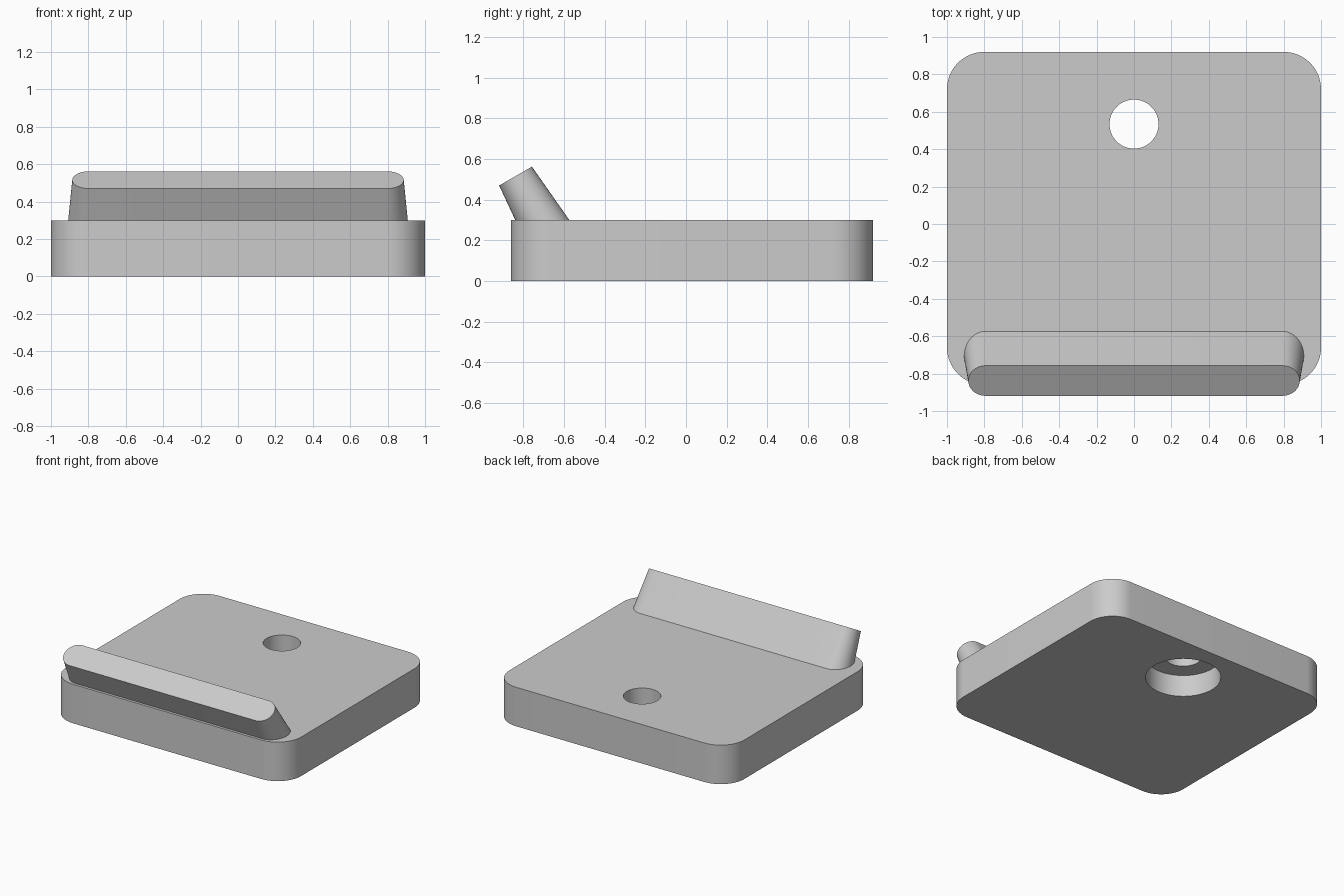
import bpy
import bmesh
from math import sin, cos, tan, pi, radians
from mathutils import Vector, Matrix

cube = bpy.data.objects.get("Cube")
if cube:
    bpy.data.objects.remove(cube, do_unlink=True)

grey = bpy.data.materials.new("light grey")
grey.use_nodes = True
colour = (0.6, 0.6, 0.6, 1)
grey.diffuse_color = colour
grey.node_tree.nodes["Principled BSDF"].inputs["Base Color"].default_value = colour


def rounded_outline(half_x, half_y, radius, steps=16):
    """Rounded rectangle as four corner arcs around fixed corner centres."""
    points = []
    corners = [(1, 1), (-1, 1), (-1, -1), (1, -1)]
    for i, (sx, sy) in enumerate(corners):
        for k in range(steps + 1):
            a = (i + k / steps) * pi / 2
            points.append((sx * half_x + radius * cos(a), sy * half_y + radius * sin(a)))
    return points


def loft(name, sections, matrix=Matrix()):
    """Solid through a stack of (outline, height) sections."""
    bm = bmesh.new()
    rings = [[bm.verts.new(matrix @ Vector((x, y, z))) for x, y in outline]
             for outline, z in sections]
    count = len(rings[0])
    for low, high in zip(rings, rings[1:]):
        for i in range(count):
            j = (i + 1) % count
            bm.faces.new((low[i], low[j], high[j], high[i]))
    bm.faces.new(rings[0][::-1])
    bm.faces.new(rings[-1])
    bmesh.ops.remove_doubles(bm, verts=bm.verts, dist=1e-5)
    bmesh.ops.recalc_face_normals(bm, faces=bm.faces)
    mesh = bpy.data.meshes.new(name)
    bm.to_mesh(mesh)
    bm.free()
    mesh.materials.append(grey)
    obj = bpy.data.objects.new(name, mesh)
    bpy.context.collection.objects.link(obj)
    return obj


def activate(obj):
    bpy.ops.object.select_all(action='DESELECT')
    obj.select_set(True)
    bpy.context.view_layer.objects.active = obj


# Base plate with rounded vertical corners
plate = rounded_outline(0.8, 0.69, 0.2)
base = loft("base_plate", [(plate, 0), (plate, 0.3)], Matrix.Translation((0, 0.03, 0)))

# Screw hole with a wider counterbore underneath
wide, narrow = rounded_outline(0, 0, 0.262), rounded_outline(0, 0, 0.131)
cutter = loft("screw_hole_cutter",
              [(wide, -0.1), (wide, 0.167), (narrow, 0.167), (narrow, 0.4)],
              Matrix.Translation((0, 0.534, 0)))
cutter.hide_render = True
cut = base.modifiers.new("screw_hole", 'BOOLEAN')
cut.operation = 'DIFFERENCE'
cut.solver = 'EXACT'
cut.object = cutter
activate(base)
bpy.ops.object.modifier_apply(modifier=cut.name)
bpy.data.objects.remove(cutter, do_unlink=True)

# Forward-leaning lip, tapered towards its flat top and sunk into the plate
cap_radius, length = 0.093, 0.36
foot_radius = cap_radius + length * tan(radians(5))
lean = Matrix.Translation((0, -0.838, 0.516)) @ Matrix.Rotation(radians(30), 4, 'X')
lip = loft("front_lip",
           [(rounded_outline(0.793, 0, foot_radius), -length),
            (rounded_outline(0.793, 0, cap_radius), 0)], lean)

for part in (base, lip):
    activate(part)
    bpy.ops.object.shade_smooth_by_angle(angle=radians(30))
